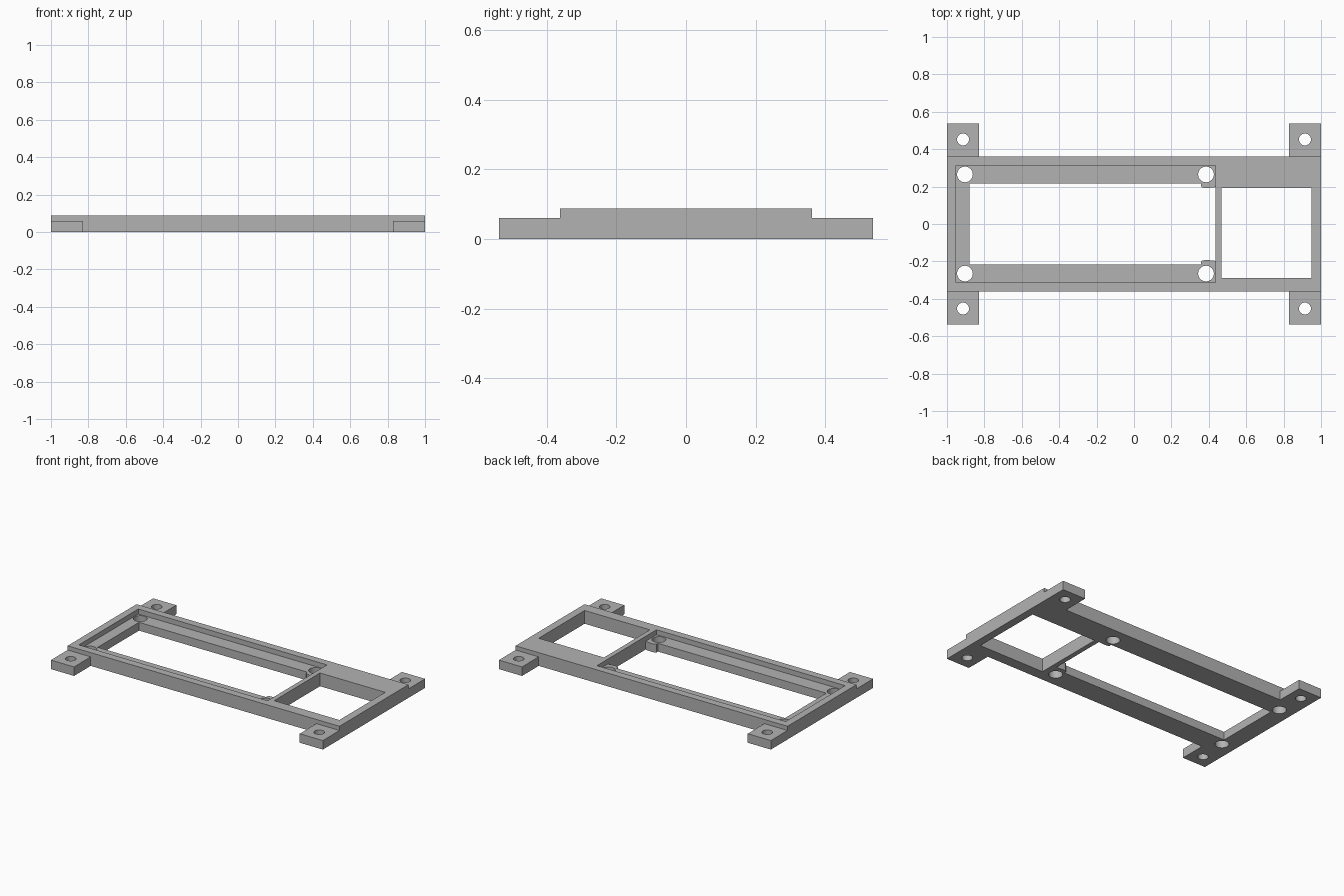
import bpy, bmesh, math

cube = bpy.data.objects.get("Cube")
if cube:
    bpy.data.objects.remove(cube, do_unlink=True)

FRAME_TOP, TAB_TOP, LEDGE = 0.088, 0.06, 0.055
HALF_Y, TAB_Y = 0.362, 0.537

gray = bpy.data.materials.new("plain gray")
gray.use_nodes = True
color = (0.45, 0.45, 0.45, 1)
gray.diffuse_color = color
gray.node_tree.nodes["Principled BSDF"].inputs["Base Color"].default_value = color


def prism(name, outline, z0, z1):
    """Extrude a counter-clockwise outline from z0 to z1."""
    bm = bmesh.new()
    face = bm.faces.new([bm.verts.new((x, y, z0)) for x, y in outline])
    top = bmesh.ops.extrude_face_region(bm, geom=[face])["geom"]
    verts = [v for v in top if isinstance(v, bmesh.types.BMVert)]
    bmesh.ops.translate(bm, verts=verts, vec=(0, 0, z1 - z0))
    bmesh.ops.recalc_face_normals(bm, faces=bm.faces)
    mesh = bpy.data.meshes.new(name)
    bm.to_mesh(mesh)
    bm.free()
    mesh.materials.append(gray)
    obj = bpy.data.objects.new(name, mesh)
    bpy.context.collection.objects.link(obj)
    return obj


def rect(x0, x1, y0, y1):
    return [(x0, y0), (x1, y0), (x1, y1), (x0, y1)]


def circle(x, y, r, n=32):
    return [(x + r * math.cos(math.tau * i / n), y + r * math.sin(math.tau * i / n))
            for i in range(n)]


def cut(obj, outline, z0=-0.1, z1=0.2):
    """Subtract a prism and apply the result."""
    cutter = prism("cutter", outline, z0, z1)
    cutter.hide_render = True
    mod = obj.modifiers.new("cut", "BOOLEAN")
    mod.operation, mod.solver, mod.object = "DIFFERENCE", "EXACT", cutter
    bpy.context.view_layer.objects.active = obj
    bpy.ops.object.modifier_apply(modifier=mod.name)
    bpy.data.objects.remove(cutter, do_unlink=True)


# Main frame with the stepped board recess
frame = prism("frame", rect(-1, 1, -HALF_Y, HALF_Y), 0, FRAME_TOP)
cut(frame, rect(-0.952, 0.436, -0.312, 0.312), LEDGE)

# Long opening, leaving a rounded boss at each right-hand corner
boss = [(0.436, 0.197), (0.39, 0.192), (0.366, 0.195), (0.358, 0.202), (0.358, 0.217)]
opening = [(-0.88, -0.217)] + [(x, -y) for x, y in reversed(boss)] + boss + [(-0.88, 0.217)]
cut(frame, opening)

# Side window beyond the thin crossbar
cut(frame, rect(0.468, 0.948, -0.289, 0.193))

# Screw holes in the recess corners
for x in (-0.904, 0.385):
    for y in (-0.265, 0.265):
        cut(frame, circle(x, y, 0.042))

# Mounting tabs
for sx, side in ((-1, "right"), (1, "left")):
    for sy, end in ((-1, "front"), (1, "back")):
        xs = sorted((sx * 0.83, sx))
        ys = sorted((sy * HALF_Y, sy * TAB_Y))
        tab = prism(f"{end}_{side}_tab", rect(*xs, *ys), 0, TAB_TOP)
        cut(tab, circle(sx * 0.914, sy * 0.452, 0.032))
        tab.select_set(True)

# Smooth hole walls, crisp edges
frame.select_set(True)
bpy.context.view_layer.objects.active = frame
bpy.ops.object.shade_smooth_by_angle(angle=math.radians(30))
